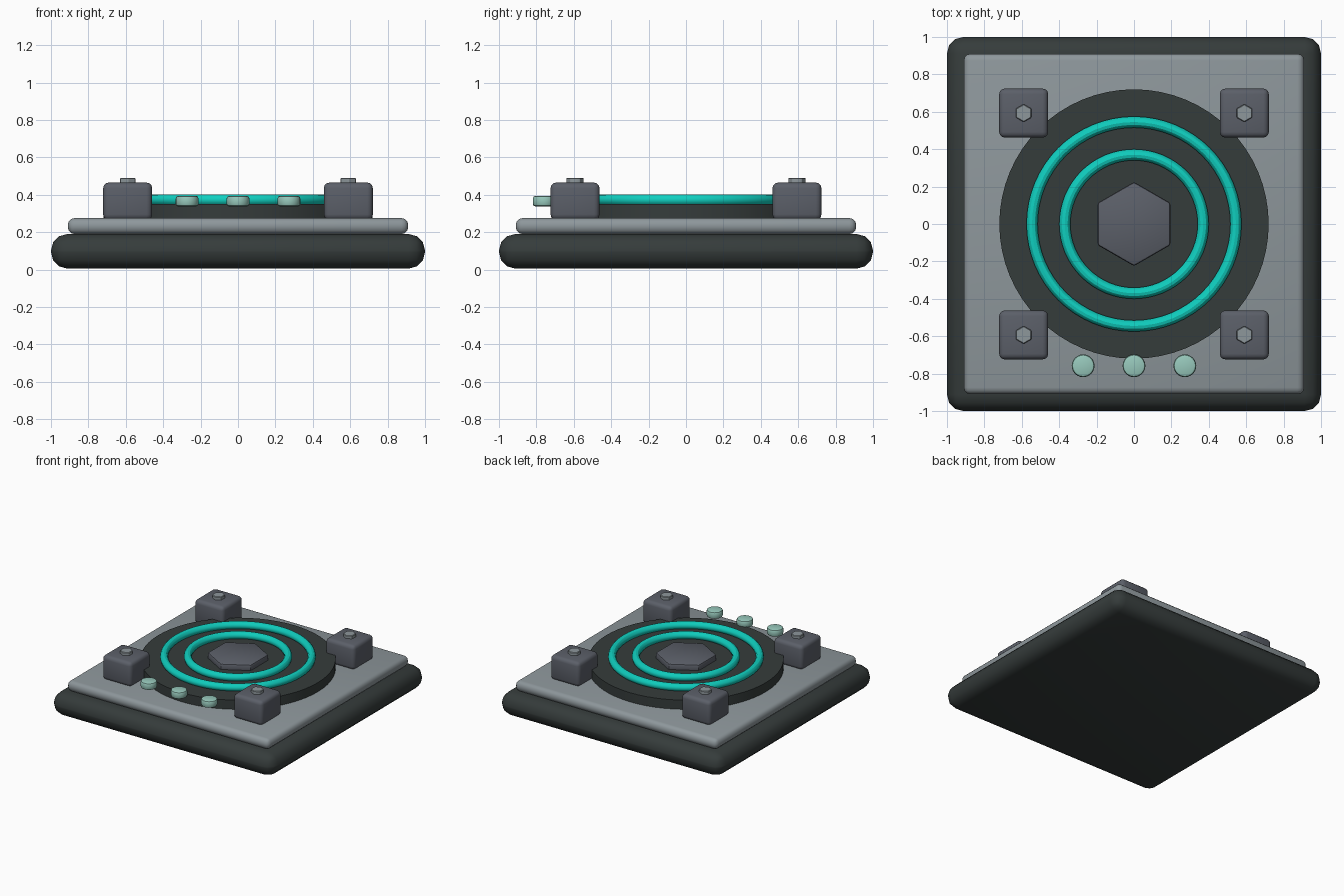
import bpy, math

if "Cube" in bpy.data.objects:
    bpy.data.objects.remove(bpy.data.objects["Cube"])


def material(name, rgb):
    m = bpy.data.materials.new(name)
    m.diffuse_color = (*rgb, 1)
    m.use_nodes = True
    m.node_tree.nodes["Principled BSDF"].inputs["Base Color"].default_value = m.diffuse_color
    return m


CHARCOAL = material("charcoal", (0.036, 0.045, 0.044))
PLATE = material("light grey", (0.27, 0.31, 0.33))
SLATE = material("slate grey", (0.105, 0.115, 0.14))
TEAL = material("teal", (0.005, 0.62, 0.52))
MINT = material("pale mint", (0.31, 0.58, 0.50))


def finish(name, mat, bevel=0, segments=3):
    ob = bpy.context.object
    ob.name = name
    ob.data.materials.append(mat)
    if bevel:
        mod = ob.modifiers.new("rounded edges", 'BEVEL')
        mod.width = bevel
        mod.segments = segments
        mod.limit_method = 'ANGLE'
        mod.angle_limit = math.radians(35)
        bpy.ops.object.modifier_apply(modifier=mod.name)
    bpy.ops.object.shade_smooth_by_angle(angle=math.radians(30))
    return ob


def box(name, x, y, size, z0, z1, mat, bevel, segments=3):
    bpy.ops.mesh.primitive_cube_add(size=1, location=(x, y, (z0 + z1) / 2))
    bpy.context.object.scale = (size, size, z1 - z0)
    bpy.ops.object.transform_apply(location=False, rotation=False, scale=True)
    return finish(name, mat, bevel, segments)


def prism(name, x, y, radius, z0, z1, sides, mat, bevel=0, segments=2):
    bpy.ops.mesh.primitive_cylinder_add(vertices=sides, radius=radius, depth=z1 - z0,
                                        location=(x, y, (z0 + z1) / 2))
    return finish(name, mat, bevel, segments)


# Stacked square base and deck
box("base_slab", 0, 0, 2.0, 0.005, 0.19, CHARCOAL, 0.088, 3)
box("deck_plate", 0, 0, 1.82, 0.19, 0.275, PLATE, 0.036, 3)

# Round pad with glowing rings and a hexagonal centre
prism("round_pad", 0, 0, 0.72, 0.25, 0.35, 64, CHARCOAL)
for name, radius in (("outer_ring", 0.545), ("inner_ring", 0.37)):
    bpy.ops.mesh.primitive_torus_add(major_radius=radius, minor_radius=0.03,
                                     major_segments=64, minor_segments=12,
                                     location=(0, 0, 0.372))
    finish(name, TEAL)
prism("centre_hexagon", 0, 0, 0.225, 0.33, 0.395, 6, SLATE, 0.012)

# Corner blocks, each topped with a hexagonal bolt
for x in (-0.59, 0.59):
    for y in (-0.59, 0.6):
        side = ("front" if y < 0 else "back") + ("_left" if x < 0 else "_right")
        y = math.copysign(0.593, y)
        box("corner_block_" + side, x, y, 0.262, 0.265, 0.465, SLATE, 0.03, 3)
        prism("bolt_" + side, x, y, 0.048, 0.45, 0.49, 6, PLATE, 0.004, 1)

# Row of floating buttons at the front
for i, x in enumerate((-0.272, 0, 0.272)):
    prism(f"button_{i + 1}", x, -0.758, 0.061, 0.337, 0.394, 24, MINT, 0.014, 2)
